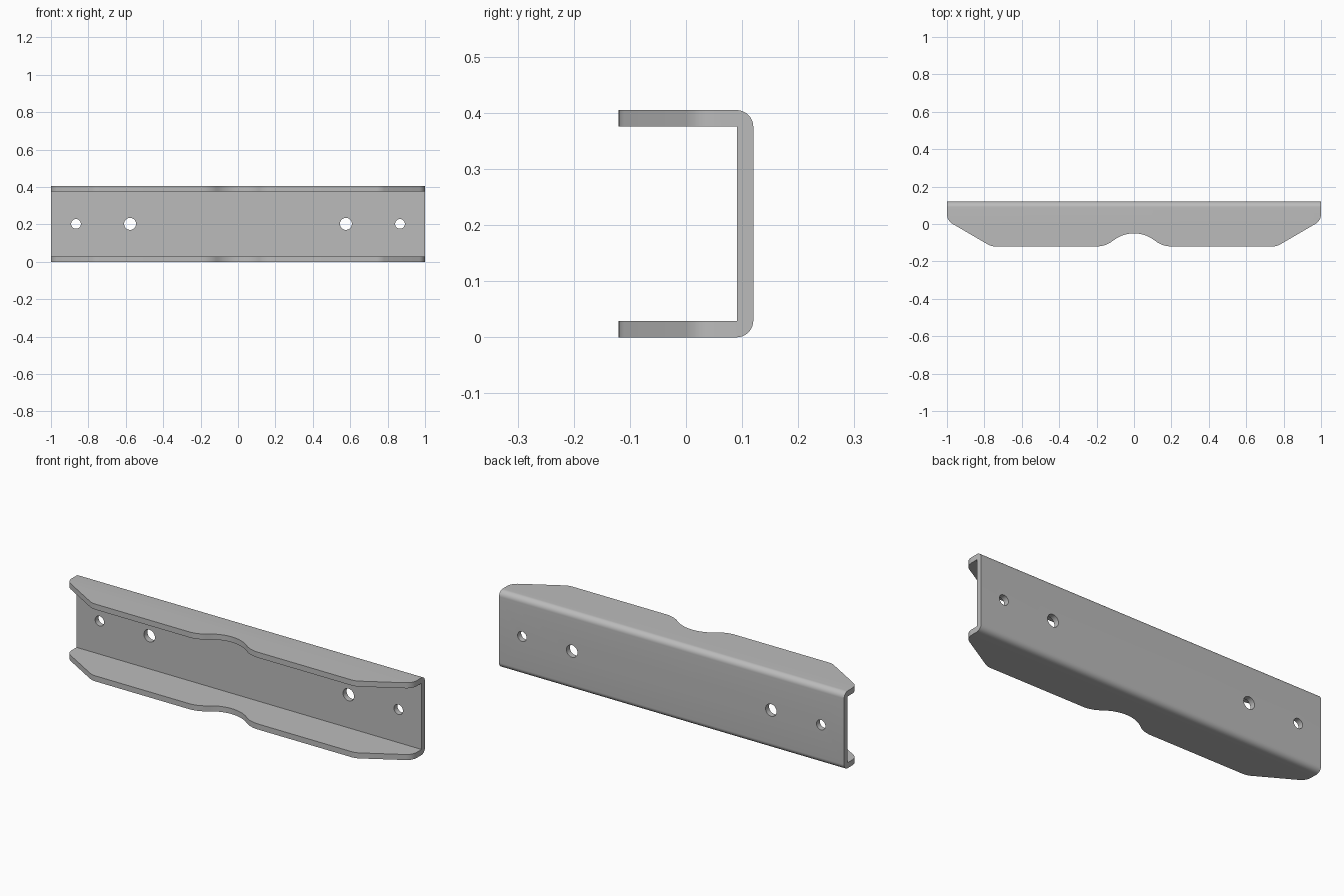
import bpy, bmesh, math
from mathutils import Vector

if "Cube" in bpy.data.objects:
    bpy.data.objects.remove(bpy.data.objects["Cube"], do_unlink=True)

HEIGHT, DEPTH, WALL = 0.405, 0.12, 0.029

steel = bpy.data.materials.new("grey steel")
steel.use_nodes = True
colour = (0.5, 0.5, 0.5, 1)
steel.diffuse_color = colour
steel.node_tree.nodes["Principled BSDF"].inputs["Base Color"].default_value = colour


def prism(name, points, offset):
    """Extrude a closed 3D outline along offset."""
    bm = bmesh.new()
    face = bm.faces.new([bm.verts.new(p) for p in points])
    moved = bmesh.ops.extrude_face_region(bm, geom=[face])["geom"]
    verts = [v for v in moved if isinstance(v, bmesh.types.BMVert)]
    bmesh.ops.translate(bm, verts=verts, vec=offset)
    bmesh.ops.recalc_face_normals(bm, faces=bm.faces)
    mesh = bpy.data.meshes.new(name)
    bm.to_mesh(mesh)
    bm.free()
    mesh.materials.append(steel)
    obj = bpy.data.objects.new(name, mesh)
    bpy.context.collection.objects.link(obj)
    return obj


def arc(cx, cy, r, start, end, steps=10):
    """Points of a circular arc, angles in degrees."""
    angles = [math.radians(start + (end - start) * i / steps) for i in range(steps + 1)]
    return [(cx + r * math.cos(a), cy + r * math.sin(a)) for a in angles]


def fillet(before, corner, after, r, steps=8):
    """Points rounding a corner between two straight edges."""
    c = Vector(corner)
    u = (Vector(before) - c).normalized()
    v = (Vector(after) - c).normalized()
    half = u.angle(v) / 2
    centre = c + (u + v).normalized() * r / math.sin(half)
    s = c + u * r / math.tan(half) - centre
    e = c + v * r / math.tan(half) - centre
    turn = s.angle(e)
    return [tuple(centre + (s * math.sin(turn * (1 - i / steps)) + e * math.sin(turn * i / steps))
                  / math.sin(turn)) for i in range(steps + 1)]


def cut(target, tool, operation):
    mod = target.modifiers.new(operation.lower(), 'BOOLEAN')
    mod.object, mod.operation, mod.solver = tool, operation, 'EXACT'
    bpy.context.view_layer.objects.active = target
    bpy.ops.object.modifier_apply(modifier=mod.name)
    bpy.data.objects.remove(tool, do_unlink=True)


# U-shaped channel section with rounded outer bends
bend = 0.03
section = [(-0.2, 0)]
section += arc(DEPTH - bend, bend, bend, -90, 0)
section += arc(DEPTH - bend, HEIGHT - bend, bend, 0, 90)
section += [(-0.2, HEIGHT), (-0.2, HEIGHT - WALL), (DEPTH - WALL, HEIGHT - WALL),
            (DEPTH - WALL, WALL), (-0.2, WALL)]
bracket = prism("channel_bracket", [(-1, y, z) for y, z in section], (2, 0, 0))

# Plan outline of the flanges: tapered ends and a central scoop
end, slope, flat = (1, 0.018), (0.763, -DEPTH), (0.2, -DEPTH)
scoop_r, lip_r, sweep = 0.18, 0.14, 38.6
half = [(1.1, 0.2), (1.1, 0.1), (1, 0.1)]
half += fillet((1, DEPTH), end, slope, 0.06)
half += fillet(end, slope, flat, 0.08)
half += arc(flat[0], -DEPTH - lip_r, lip_r, 90, 90 + sweep)[:-1]
# Lip curves inward, so mirror it above the edge before joining the scoop
half = [p for p in half if p[1] >= -DEPTH - 1e-6 and p[0] > flat[0] + 1e-6]
half += arc(flat[0], -DEPTH + lip_r, lip_r, -90, -90 - sweep)
half += arc(0, -0.05 - scoop_r, scoop_r, 90 - sweep, 90)[1:]
outline = half + [(-x, y) for x, y in reversed(half[:-1])]
plan = prism("plan_cutter", [(x, y, -0.1) for x, y in outline], (0, 0, HEIGHT + 0.2))
cut(bracket, plan, 'INTERSECT')

# Mounting holes through the back wall
for side in (-1, 1):
    for x, r in ((0.866, 0.026), (0.577, 0.032)):
        ring = arc(side * x, HEIGHT / 2, r, 0, 360, 32)[:-1]
        hole = prism("hole_cutter", [(px, 0.05, pz) for px, pz in ring], (0, 0.15, 0))
        cut(bracket, hole, 'DIFFERENCE')

bpy.ops.object.select_all(action='DESELECT')
bracket.select_set(True)
bpy.context.view_layer.objects.active = bracket
bpy.ops.object.shade_smooth_by_angle(angle=math.radians(30))
